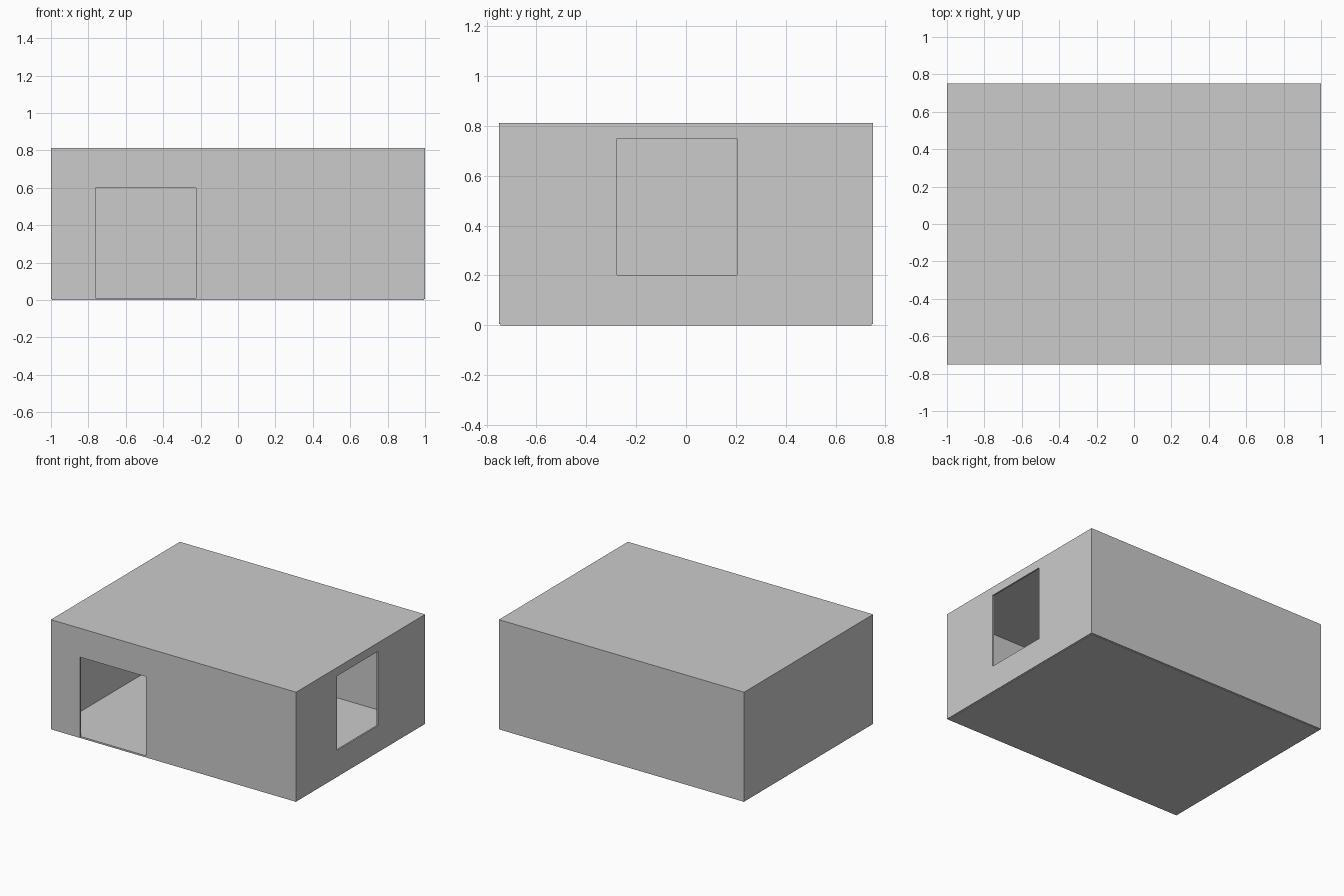
import bpy, bmesh

if "Cube" in bpy.data.objects:
    bpy.data.objects.remove(bpy.data.objects["Cube"])

X, Y, H, T = 1.0, 0.751, 0.812, 0.012   # outer half sizes, height, wall thickness
WALL_BASE = 0.005


def boxes(name, bounds):
    """One object made of boxes, each given as (x0, x1, y0, y1, z0, z1)."""
    bm = bmesh.new()
    for x0, x1, y0, y1, z0, z1 in bounds:
        cube = bmesh.ops.create_cube(bm, size=1)
        for v in cube["verts"]:
            v.co = (x1 if v.co.x > 0 else x0,
                    y1 if v.co.y > 0 else y0,
                    z1 if v.co.z > 0 else z0)
    mesh = bpy.data.meshes.new(name)
    bm.to_mesh(mesh)
    bm.free()
    obj = bpy.data.objects.new(name, mesh)
    bpy.context.collection.objects.link(obj)
    return obj


def cut(obj, cutter):
    mod = obj.modifiers.new("opening", "BOOLEAN")
    mod.operation = "DIFFERENCE"
    mod.solver = "EXACT"
    mod.object = cutter
    cutter.hide_render = True
    cutter.hide_set(True)


# Floor slab, slightly inset from the outer wall faces
boxes("floor", [(-X + T / 2, X - T / 2, -Y + T / 2, Y - T / 2, 0, T)])

# Roof slab resting on the walls
boxes("roof", [(-X, X, -Y, Y, H - T, H)])

# Four walls
top = H - T
front = boxes("front_wall", [(-X, X, -Y, -Y + T, WALL_BASE, top)])
boxes("back_wall", [(-X, X, Y - T, Y, WALL_BASE, top)])
boxes("left_wall", [(-X, -X + T, -Y + T, Y - T, WALL_BASE, top)])
right = boxes("right_wall", [(X - T, X, -Y + T, Y - T, WALL_BASE, top)])

# Doorway and window openings
cut(front, boxes("doorway_cutter", [(-0.763, -0.225, -Y - 0.1, -Y + 0.1, -0.1, 0.599)]))
cut(right, boxes("window_cutter", [(X - 0.1, X + 0.1, -0.276, 0.204, 0.202, 0.749)]))
